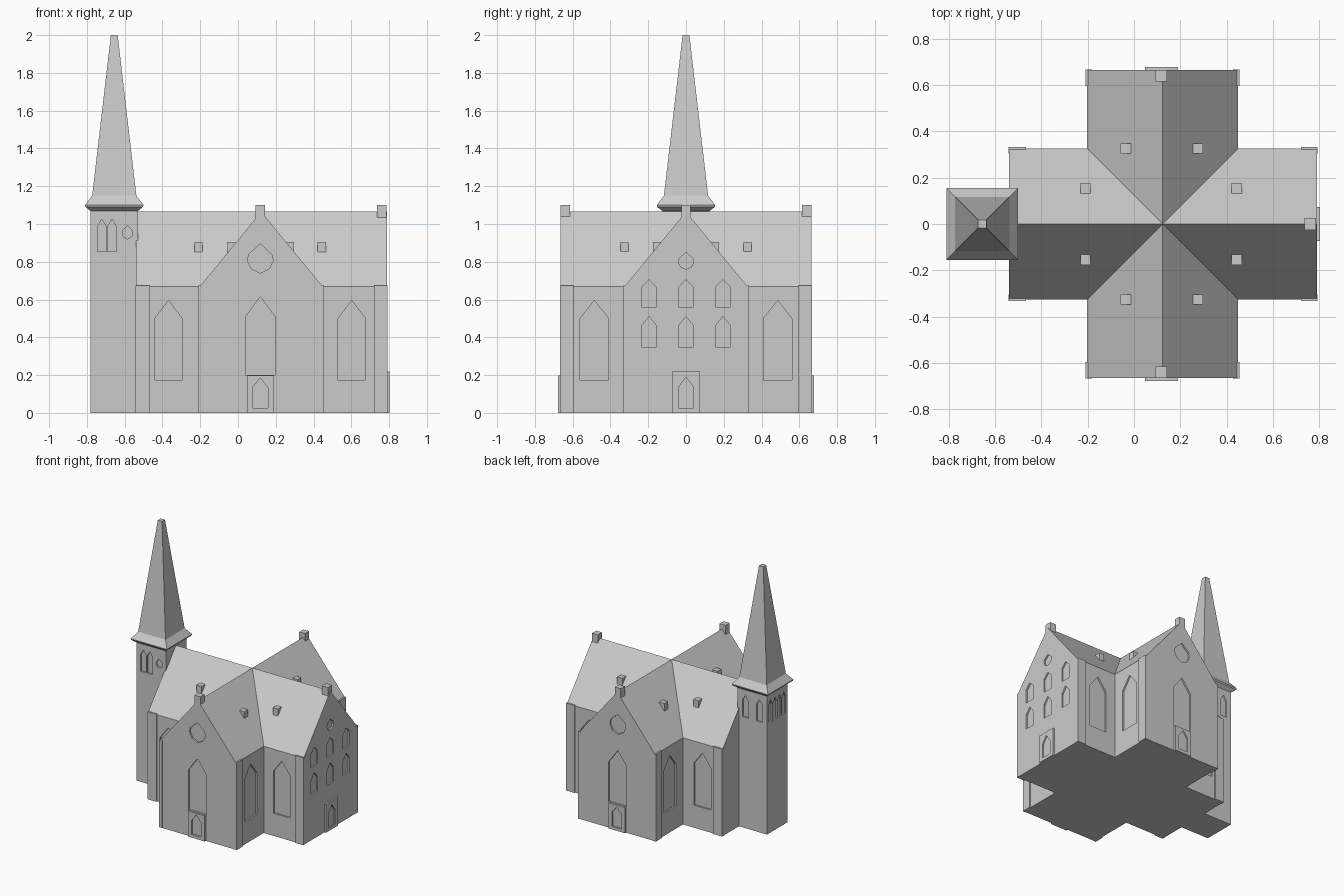
import bpy, bmesh, math
from mathutils import Matrix, Vector

if "Cube" in bpy.data.objects:
    bpy.data.objects.remove(bpy.data.objects["Cube"])

stone = bpy.data.materials.new("grey stone")
stone.diffuse_color = (0.6, 0.6, 0.6, 1)
stone.use_nodes = True
stone.node_tree.nodes["Principled BSDF"].inputs["Base Color"].default_value = stone.diffuse_color

CX, HALF, EAVE, RIDGE = 0.123, 0.325, 0.67, 1.065   # crossing centre and section
X0, X1, Y1 = -0.54, 0.79, 0.665                     # ends of the arms
TX, TW = -0.655, 0.125                              # tower centre and half width


def finish(name, bm):
    bmesh.ops.recalc_face_normals(bm, faces=bm.faces)
    mesh = bpy.data.meshes.new(name)
    bm.to_mesh(mesh)
    bm.free()
    mesh.materials.append(stone)
    ob = bpy.data.objects.new(name, mesh)
    bpy.context.collection.objects.link(ob)
    return ob


def add_prism(bm, outline, start, end):
    """Closed prism between two placed copies of a 2D outline."""
    a = [bm.verts.new(start @ Vector((u, 0, v))) for u, v in outline]
    b = [bm.verts.new(end @ Vector((u, 0, v))) for u, v in outline]
    bm.faces.new(a)
    bm.faces.new(b[::-1])
    for i in range(len(a)):
        j = (i + 1) % len(a)
        bm.faces.new((a[i], a[j], b[j], b[i]))


def box(name, x0, x1, y0, y1, z0, z1):
    bm = bmesh.new()
    add_prism(bm, [(x0, z0), (x1, z0), (x1, z1), (x0, z1)],
              Matrix.Translation((0, y0, 0)), Matrix.Translation((0, y1, 0)))
    return finish(name, bm)


def boolean(ob, other, op):
    mod = ob.modifiers.new(op, 'BOOLEAN')
    mod.operation, mod.solver, mod.object = op, 'EXACT', other
    bpy.context.view_layer.objects.active = ob
    bpy.ops.object.modifier_apply(modifier=mod.name)
    bpy.data.objects.remove(other)


def wall(side, plane, depth=0.0):
    """Matrix placing an outline (u along x or y, v up) on an outer wall."""
    if side in ('front', 'back'):
        s = -1 if side == 'front' else 1
        return Matrix.Translation((0, s * (plane + depth), 0))
    s = -1 if side == 'left' else 1
    return Matrix.Translation((s * (abs(plane) + depth) if plane * s > 0
                               else plane + s * depth, 0, 0)) @ Matrix.Rotation(math.pi / 2, 4, 'Z')


def lancet(c, w, z0, z1, tip):
    return [(c - w, z0), (c + w, z0), (c + w, z1), (c, tip), (c - w, z1)]


def drop(c, w, z0, z1):
    h = z1 - z0
    return [(c, z0), (c + w * .7, z0 + h * .15), (c + w, z0 + h * .42), (c + w * .9, z0 + h * .64),
            (c, z1), (c - w * .9, z0 + h * .64), (c - w, z0 + h * .42), (c - w * .7, z0 + h * .15)]


def cut(ob, openings, depth=0.012):
    """Recess a list of (side, plane, outline) openings."""
    bm = bmesh.new()
    for side, plane, outline in openings:
        add_prism(bm, outline, wall(side, plane, -depth), wall(side, plane, 0.003))
    boolean(ob, finish("cutter", bm), 'DIFFERENCE')


def gabled(name, c, start, end):
    bm = bmesh.new()
    add_prism(bm, [(c - HALF, 0), (c + HALF, 0), (c + HALF, EAVE), (c, RIDGE), (c - HALF, EAVE)], start, end)
    return finish(name, bm)


# Cross-shaped church body
body = gabled("church_body", 0, wall('left', X0), wall('right', X1))
boolean(body, gabled("transept", CX, wall('front', Y1), wall('back', Y1)), 'UNION')

# Recessed windows of the body
openings = []
for side in ('front', 'back'):
    openings.append((side, Y1, lancet(CX - .005, .077, .2, .51, .615)))
    openings.append((side, Y1, drop(CX - .005, .068, .74, .895)))
    for c in (-0.368, 0.602):
        openings.append((side, HALF, lancet(c, .072, .175, .5, .595)))
for c in (-0.485, 0.485):
    openings.append(('right', CX + HALF, lancet(c, .075, .175, .5, .595)))
    openings.append(('left', CX - HALF, lancet(c, .075, .175, .5, .595)))
for c in (-0.195, 0, 0.195):
    openings.append(('right', X1, lancet(c, .04, .35, .46, .51)))
    openings.append(('right', X1, lancet(c, .04, .56, .665, .705)))
openings.append(('right', X1, drop(0, .04, .76, .85)))
cut(body, openings)

# Thin corner piers on the side walls of each arm
for s, word in ((-1, "front"), (1, "back")):
    ya, yb = sorted((s * (HALF - .02), s * (HALF + .008)))
    box(f"nave_pier_{word}_left", X0 - .002, -0.465, ya, yb, 0, .675)
    box(f"nave_pier_{word}_right", 0.72, X1 + .002, ya, yb, 0, .675)
    ya, yb = sorted((s * 0.595, s * (Y1 + .002)))
    box(f"transept_pier_{word}_left", CX - HALF - .008, CX - HALF + .02, ya, yb, 0, .675)
    box(f"transept_pier_{word}_right", CX + HALF - .02, CX + HALF + .008, ya, yb, 0, .675)

# Door surrounds with pointed recessed doors
for side, y0, y1 in (('front', -0.678, -0.64), ('back', 0.64, 0.678)):
    porch = box(f"{side}_door", .047, .19, y0, y1, 0, .198)
    cut(porch, [(side, .678, lancet(CX - .005, .04, .025, .135, .185))], .01)
porch = box("right_door", .76, .803, -.073, .073, 0, .218)
cut(porch, [('right', .803, lancet(0, .04, .025, .135, .19))], .01)

# Finial blocks on the gable peaks
for name, x, y in (("front", CX - .005, -.64), ("back", CX - .005, .64), ("right", .761, 0)):
    box(f"{name}_gable_block", x - .025, x + .025, y - .025, y + .025, 1.0, 1.10)

# Small roof vents sunk into each slope
for s in (-1, 1):
    for x, y in ((-.209, .154), (.443, .154), (-.036, .326), (.275, .326)):
        box("roof_vent", x - .022, x + .022, s * y - .022, s * y + .022, .84, .905)

# Bell tower with lancet openings
tower = box("tower", TX - TW, TX + TW, -TW, TW, 0, 1.09)
openings = [('front', TW, lancet(c, .024, .855, .985, 1.025)) for c in (-.721, -.667)]
openings.append(('front', TW, drop(-.585, .028, .92, .99)))
openings += [('back', TW, lancet(c, .026, .855, .985, 1.025)) for c in (-.715, -.595)]
openings += [('left', TX - TW, lancet(c, .022, .855, .985, 1.025)) for c in (-.081, -.027, .027, .081)]
cut(tower, openings)

# Flared square spire
bm = bmesh.new()
rings = []
for r, z in ((.12, 1.065), (.152, 1.09), (.155, 1.10), (.117, 1.15), (.018, 2.0)):
    rings.append([bm.verts.new((TX + a * r, b * r, z)) for a, b in ((-1, -1), (1, -1), (1, 1), (-1, 1))])
for lo, hi in zip(rings, rings[1:]):
    for i in range(4):
        j = (i + 1) % 4
        bm.faces.new((lo[i], lo[j], hi[j], hi[i]))
bm.faces.new(rings[0][::-1])
bm.faces.new(rings[-1])
finish("spire", bm)
